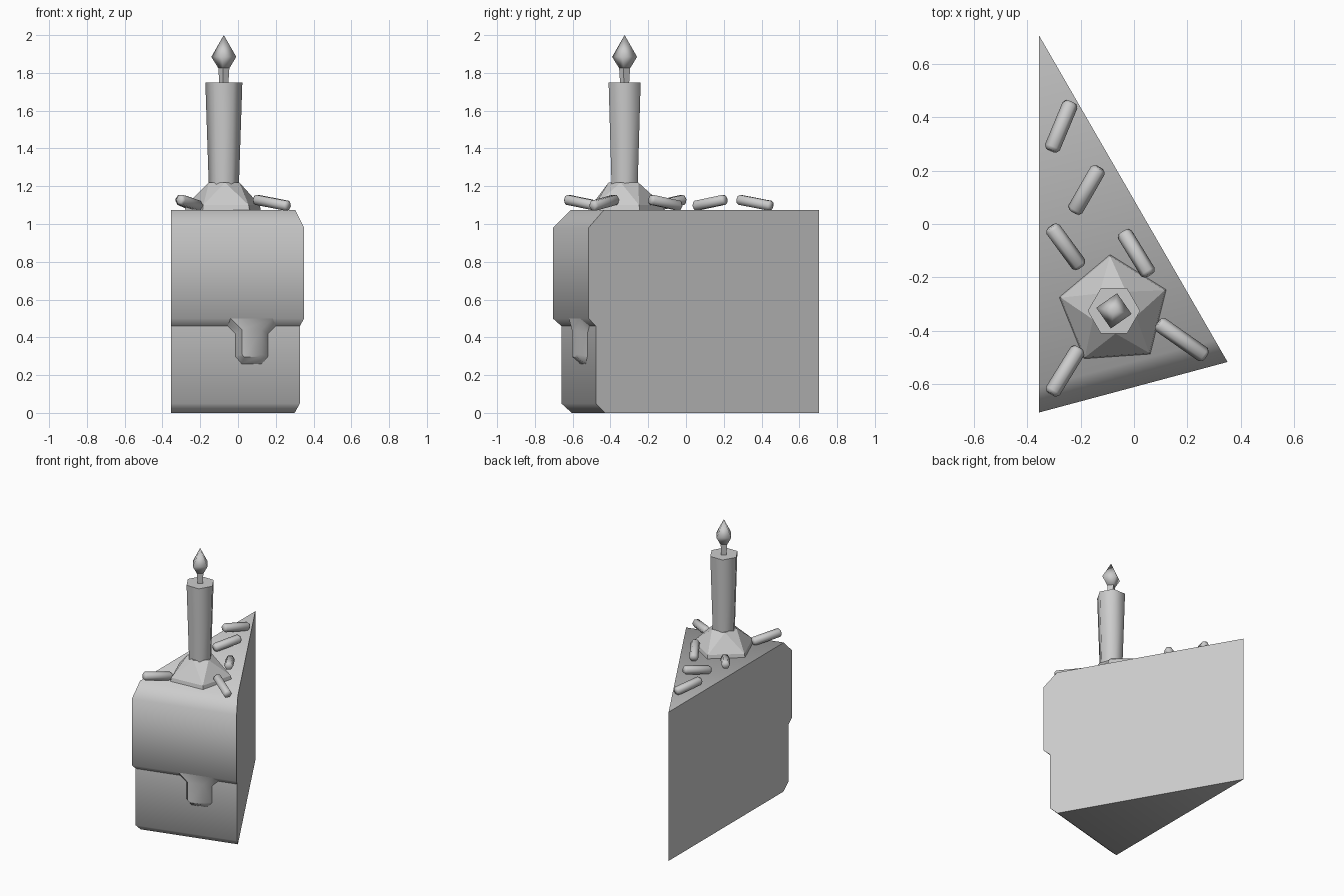
import bpy, bmesh, math
from mathutils import Vector

if "Cube" in bpy.data.objects:
    bpy.data.objects.remove(bpy.data.objects["Cube"])

grey = bpy.data.materials.new("plain grey")
grey.use_nodes = True
grey.diffuse_color = (0.6, 0.6, 0.6, 1)
grey.node_tree.nodes["Principled BSDF"].inputs["Base Color"].default_value = (0.6, 0.6, 0.6, 1)


def loft(name, rings, smooth=0, start=True, end=True, closed=True):
    """Skin a stack of counter-clockwise rings, with optional end caps."""
    bm = bmesh.new()
    loops = [[bm.verts.new(p) for p in ring] for ring in rings]
    n = len(loops[0])
    for a, b in zip(loops, loops[1:]):
        for i in range(n if closed else n - 1):
            j = (i + 1) % n
            bm.faces.new((a[i], a[j], b[j], b[i]))
    if start:
        bm.faces.new(loops[0][::-1])
    if end:
        bm.faces.new(loops[-1])
    bmesh.ops.remove_doubles(bm, verts=bm.verts[:], dist=1e-5)
    mesh = bpy.data.meshes.new(name)
    bm.to_mesh(mesh)
    bm.free()
    mesh.materials.append(grey)
    obj = bpy.data.objects.new(name, mesh)
    bpy.context.collection.objects.link(obj)
    if smooth:
        bpy.ops.object.select_all(action='DESELECT')
        obj.select_set(True)
        bpy.context.view_layer.objects.active = obj
        bpy.ops.object.shade_smooth_by_angle(angle=math.radians(smooth))
    return obj


def circle(radius, z, sides, turn=0, centre=(0, 0)):
    angles = [math.radians(turn) + math.tau * i / sides for i in range(sides)]
    return [Vector((centre[0] + radius * math.cos(a), centre[1] + radius * math.sin(a), z))
            for a in angles]


# Cake slice: a wedge whose length from the tip changes with height
TIP = Vector((-0.355, 0.705, 0))
SLOPE = math.tan(math.radians(15))
SPONGE, ICING = 1.365, 1.41


def wedge(length, z):
    tip = TIP + Vector((0, 0, z))
    return [tip, tip + Vector((0, -length, 0)),
            tip + Vector((length / 2, -length * math.cos(math.radians(30)), 0))]


loft("sponge", [wedge(1.31, 0), wedge(SPONGE, 0.05), wedge(SPONGE, 0.46)], 50, end=False)
loft("icing", [wedge(SPONGE, 0.46), wedge(ICING, 0.5), wedge(ICING, 0.98),
               wedge(1.315, 1.075)], 50, start=False)


# Icing drip: chamfered tongue lying on the front of the slice
def on_front(length, points):
    return [(x, TIP.y - length + (x - TIP.x) * SLOPE, z) for x, z in points]


def tongue(flare, half, top, neck, low, tip_half, bottom):
    side = [(flare, top), (half, neck), (half, low), (tip_half, bottom)]
    mid = 0.0725
    return [(mid - w, z) for w, z in side] + [(mid + w, z) for w, z in reversed(side)]


loft("icing_drip", [on_front(SPONGE, tongue(0.127, 0.087, 0.46, 0.42, 0.30, 0.053, 0.26)),
                    on_front(ICING, tongue(0.112, 0.052, 0.50, 0.44, 0.31, 0.038, 0.295))],
     50, start=False, closed=False)

# Twisted dollop holding the candle
CENTRE = (-0.075, -0.325)
dollop = loft("cream_dollop", [circle(0.212, 1.07, 5, 22, CENTRE),
                               circle(0.205, 1.1, 5, 22, CENTRE),
                               circle(0.085, 1.22, 5, 58, CENTRE)])
bm = bmesh.new()
bm.from_mesh(dollop.data)
bmesh.ops.triangulate(bm, faces=bm.faces[:])
bm.to_mesh(dollop.data)
bm.free()

# Candle, widening upwards, then wick and flame
loft("candle", [circle(0.078, 1.15, 6, 0, CENTRE), circle(0.098, 1.75, 6, 0, CENTRE)], 62)
loft("wick", [circle(0.024, 1.74, 4, -10, CENTRE), circle(0.03, 1.83, 4, -10, CENTRE)], 62)
loft("flame", [circle(r, z, 4, -10, CENTRE) for r, z in
               ((0.03, 1.825), (0.067, 1.885), (0, 2.0))], 100, end=False)


# Sprinkles: short chamfered rods between two end points
def sprinkle(name, a, b, radius=0.03, chamfer=0.012):
    a, b = Vector(a), Vector(b)
    turn = (b - a).to_track_quat('Z', 'Y')
    length = (b - a).length
    profile = ((radius * 0.7, 0), (radius, chamfer),
               (radius, length - chamfer), (radius * 0.7, length))
    loft(name, [[a + turn @ p for p in circle(r, z, 6)] for r, z in profile], 62)


HIGH, LOW = 1.13, 1.095
ends = [
    ((-0.31, 0.275, HIGH), (-0.235, 0.455, LOW)),
    ((-0.225, 0.045, LOW), (-0.13, 0.21, HIGH)),
    ((-0.31, -0.01, HIGH), (-0.2, -0.16, LOW)),
    ((-0.04, -0.03, LOW), (0.058, -0.19, HIGH)),
    ((0.09, -0.37, HIGH), (0.268, -0.495, LOW)),
    ((-0.31, -0.635, HIGH), (-0.205, -0.465, LOW)),
]
for i, (a, b) in enumerate(ends, 1):
    sprinkle(f"sprinkle_{i}", a, b)
